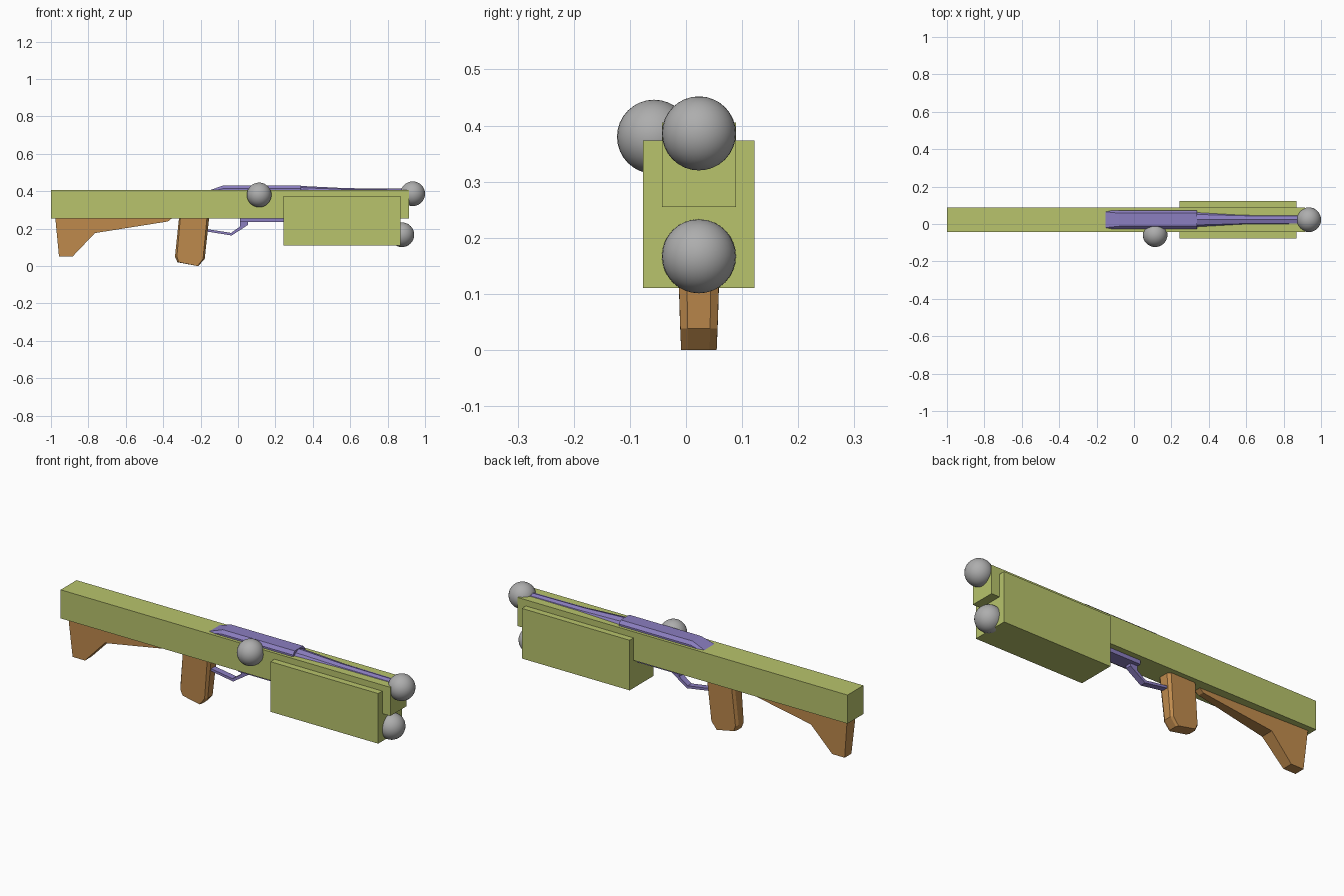
import bpy, bmesh, math

if "Cube" in bpy.data.objects:
    bpy.data.objects.remove(bpy.data.objects["Cube"])

YC = 0.023  # the weapon's own centre plane


def material(name, rgb):
    m = bpy.data.materials.new(name)
    m.diffuse_color = (*rgb, 1)
    m.use_nodes = True
    m.node_tree.nodes["Principled BSDF"].inputs["Base Color"].default_value = m.diffuse_color
    return m


GREEN = material("olive_green", (0.48, 0.55, 0.15))
PURPLE = material("muted_purple", (0.26, 0.21, 0.53))
BROWN = material("wood_brown", (0.53, 0.26, 0.075))
GREY = material("plain_grey", (0.42, 0.42, 0.42))


def finish(name, bm, mat):
    bmesh.ops.recalc_face_normals(bm, faces=bm.faces)
    me = bpy.data.meshes.new(name)
    bm.to_mesh(me)
    bm.free()
    me.materials.append(mat)
    ob = bpy.data.objects.new(name, me)
    bpy.context.collection.objects.link(ob)
    return ob


def loft(name, rings, mat):
    """Skin a list of equal-length point rings and cap both ends."""
    bm = bmesh.new()
    rows = [[bm.verts.new(p) for p in r] for r in rings]
    n = len(rows[0])
    for a, b in zip(rows, rows[1:]):
        for i in range(n):
            j = (i + 1) % n
            bm.faces.new((a[i], a[j], b[j], b[i]))
    bm.faces.new(rows[0])
    bm.faces.new(rows[-1])
    return finish(name, bm, mat)


def box(name, x0, x1, y0, y1, z0, z1, mat):
    return loft(name, [[(x, y0, z0), (x, y1, z0), (x, y1, z1), (x, y0, z1)]
                       for x in (x0, x1)], mat)


def slab(name, outline, mat):
    """Side profile of (x, z, half width) points, mirrored about YC."""
    return loft(name, [[(x, YC + s * w, z) for x, z, w in outline]
                       for s in (-1, 1)], mat)


def ball(name, x, y, z):
    bpy.ops.mesh.primitive_uv_sphere_add(segments=32, ring_count=16,
                                         radius=0.066, location=(x, y, z))
    ob = bpy.context.object
    ob.name = name
    ob.data.materials.append(GREY)
    bpy.ops.object.shade_smooth_by_angle()


# Outer boxes
box("long_body_box", -1.0, 0.915, -0.043, 0.089, 0.255, 0.405, GREEN)
box("forend_box", 0.242, 0.868, -0.077, 0.122, 0.11, 0.373, GREEN)

# Marker balls
ball("muzzle_ball", 0.934, YC, 0.386)
ball("lower_front_ball", 0.876, YC, 0.167)
ball("side_ball", 0.113, -0.057, 0.38)

# Receiver with sloped rear and chamfered top edges
loft("receiver", [[(x, YC + y * w, z) for y, z in
                   ((-1, 0.30), (1, 0.30), (1, zs), (f, zt), (-f, zt), (-1, zs))]
                  for x, w, zs, zt, f in ((-0.155, 0.05, 0.395, 0.404, 0.85),
                                          (-0.08, 0.05, 0.414, 0.43, 0.7),
                                          (0.338, 0.05, 0.414, 0.43, 0.7))], PURPLE)

# Tapering barrel
loft("barrel", [[(x, YC + r * math.cos(a), 0.38 + r * math.sin(a))
                 for a in (math.pi * k / 5 + math.pi / 10 for k in range(10))]
                for x, r in ((0.335, 0.048), (0.58, 0.036), (0.93, 0.033))], PURPLE)

# Receiver underside and trigger guard
box("receiver_underside", 0.01, 0.245, YC - 0.036, YC + 0.036, 0.234, 0.26, PURPLE)
slab("trigger_guard", [(x, z, 0.016) for x, z in
     ((-0.165, 0.197), (-0.165, 0.184), (-0.033, 0.163), (0.053, 0.22),
      (0.053, 0.26), (0.012, 0.26), (0.012, 0.212), (-0.037, 0.177))], PURPLE)


def bevelled(name, outline, mat, width, core):
    """Wooden part whose outline is pulled in at the sides to form chamfers."""
    cx = sum(p[0] for p in outline) / len(outline)
    rings = []
    for s, inset in ((-1, core), (-0.6, 0), (0.6, 0), (1, core)):
        rings.append([(x + (cx - x) * inset, YC + s * w * width, z)
                      for x, z, w in outline])
    return loft(name, rings, mat)


# Grip, narrowing toward the bottom
bevelled("pistol_grip", [(-0.314, 0.27, 1.12), (-0.337, 0.05, 0.94),
                         (-0.324, 0.02, 0.9), (-0.212, 0.004, 0.88),
                         (-0.178, 0.038, 0.92), (-0.153, 0.27, 1.12)],
         BROWN, 0.036, 0.12)

# Shoulder stock, narrowing toward the front
slab("shoulder_stock", [(-0.978, 0.27, 0.036), (-0.957, 0.05, 0.028),
                        (-0.885, 0.05, 0.028), (-0.765, 0.176, 0.034),
                        (-0.375, 0.238, 0.016), (-0.335, 0.27, 0.02)], BROWN)

# Rest the lowest point on the ground
low = min(v.co.z for v in bpy.data.objects["pistol_grip"].data.vertices)
for v in bpy.data.objects["pistol_grip"].data.vertices:
    if v.co.z < low + 0.001:
        v.co.z = 0
